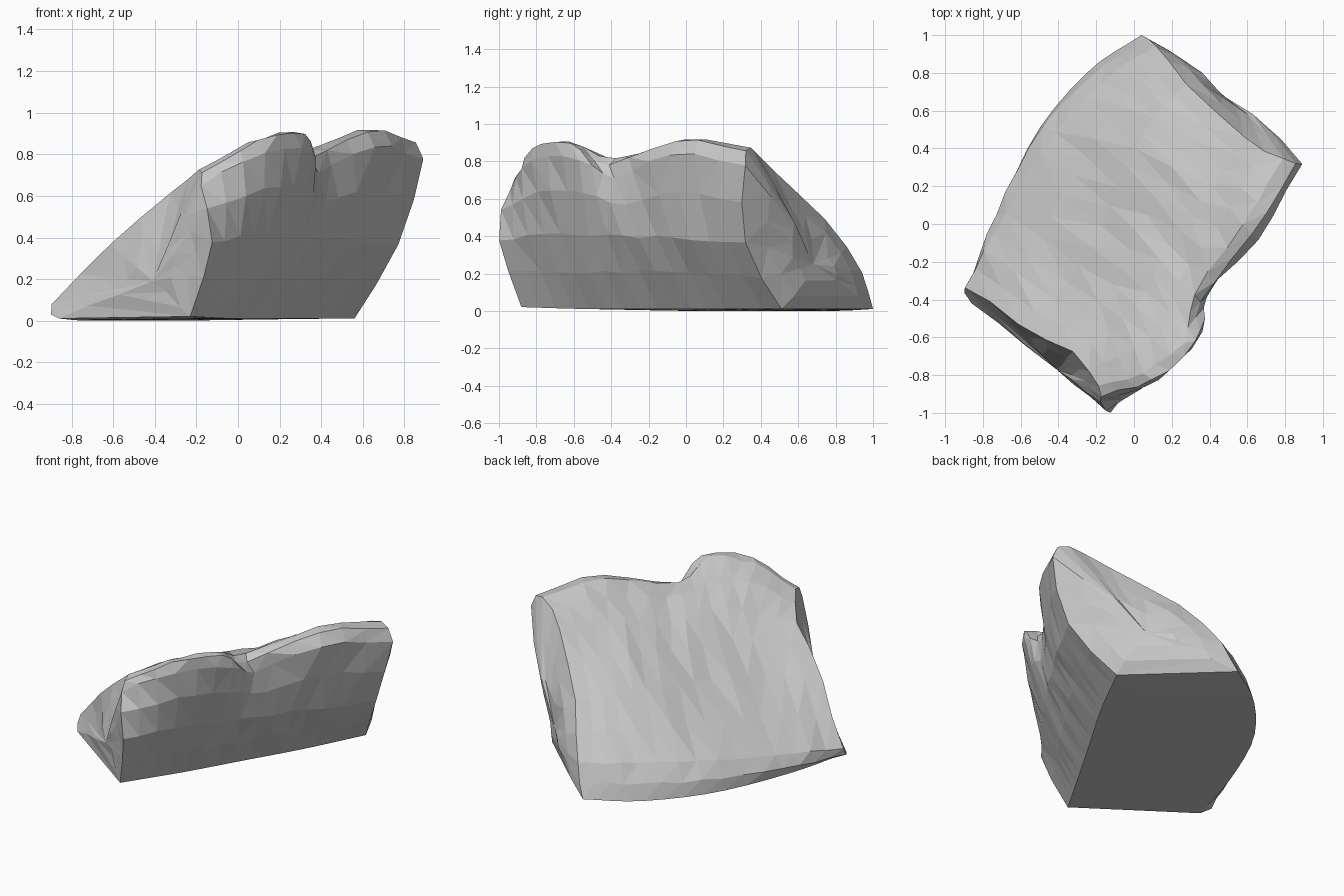
import bpy
import bmesh
import math
import random
from mathutils import Vector

random.seed(4)
STATIONS = 16

cube = bpy.data.objects.get("Cube")
if cube:
    bpy.data.objects.remove(cube, do_unlink=True)


def spline(points, t):
    """Catmull-Rom through the points, with t running from 0 to 1."""
    pts = [Vector(p) for p in points]
    pts = [2 * pts[0] - pts[1]] + pts + [2 * pts[-1] - pts[-2]]
    s = t * (len(pts) - 3)
    i = min(int(s), len(pts) - 4)
    f = s - i
    a, b, c, d = pts[i:i + 4]
    return (b + (c - a) * f / 2 + (2 * a - 5 * b + 4 * c - d) * f * f / 2
            + (3 * b - a - 3 * c + d) * f * f * f / 2)


def jitter(point, amount=0.008):
    return point + Vector([random.uniform(-amount, amount) for _ in range(3)])


# Rails running lengthwise, ordered from the back foot over the crest to the front foot
back_foot = [(-.86, -.42, .02), (-.74, -.02, .01), (-.53, .46, .01), (-.24, .81, .01), (.04, 1, .02)]
back_toe = [(-.89, -.33, .09), (-.7, .02, .14), (-.46, .44, .19), (-.16, .76, .22), (.12, .94, .21)]
lower_slope = [(-.61, -.53, .38), (-.3, -.25, .45), (-.1, .15, .49), (.06, .5, .52), (.28, .74, .5)]
upper_slope = [(-.33, -.68, .62), (0, -.45, .73), (.15, -.15, .71), (.37, .14, .76), (.58, .46, .77)]
crest = [(-.19, -.86, .73), (.04, -.79, .86), (.26, -.63, .91), (.32, -.37, .82), (.58, 0, .92), (.79, .35, .88)]
shoulder = [(-.18, -.94, .66), (.13, -.82, .82), (.36, -.57, .82), (.38, -.38, .72), (.65, -.08, .85), (.89, .31, .78)]
front_belly = [(-.13, -1, .39), (.13, -.7, .42), (.34, -.38, .41), (.56, -.05, .4), (.77, .32, .37)]
front_foot = [(-.23, -.88, .03), (-.03, -.54, .02), (.17, -.2, .02), (.37, .14, .02), (.56, .51, .02)]
rails = [back_foot, back_toe, lower_slope, upper_slope, crest, shoulder, front_belly, front_foot]

# Cross-sections: each rail point plus one rounded point between neighbours
bm = bmesh.new()
sections = []
steps = 2 * (len(rails) - 1)
for k in range(STATIONS):
    ring = [spline(rail, k / (STATIONS - 1)) for rail in rails]
    row = []
    for j in range(steps + 1):
        p = spline(ring, j / steps)
        row.append(bm.verts.new(p if j in (0, steps) else jitter(p)))
    sections.append(row)


def skin(lower, upper):
    """Bridge two closed loops of equal length."""
    for j in range(len(lower)):
        n = (j + 1) % len(lower)
        bm.faces.new((lower[j], lower[n], upper[n], upper[j]))


# Skin around the block, including the flat underside
for lower, upper in zip(sections, sections[1:]):
    skin(lower, upper)


def end_cap(loop, centre, swell):
    """Close one end with two rings and a fan, swollen outwards."""
    centre, swell = Vector(centre), Vector(swell)
    previous = loop
    for t in (.3, .65):
        ring = [bm.verts.new(jitter(v.co.lerp(centre, t) + swell * math.sin(math.pi * t)))
                for v in loop]
        skin(previous, ring)
        previous = ring
    tip = bm.verts.new(centre)
    for a, b in zip(previous, previous[1:] + previous[:1]):
        bm.faces.new((a, b, tip))


end_cap(sections[0], (-.41, -.77, .2), (0, 0, 0))
end_cap(sections[-1], (.47, .68, .26), (.018, .024, 0))

# Chipped, flat facets
bmesh.ops.triangulate(bm, faces=bm.faces[:], quad_method='SHORT_EDGE')
bmesh.ops.recalc_face_normals(bm, faces=bm.faces[:])
base = min(v.co.z for v in bm.verts)
bmesh.ops.translate(bm, verts=bm.verts[:], vec=(0, 0, -base))
mesh = bpy.data.meshes.new("boulder")
bm.to_mesh(mesh)
bm.free()

# Plain grey stone
stone = bpy.data.materials.new("grey_stone")
stone.use_nodes = True
colour = (.57, .57, .57, 1)
stone.diffuse_color = colour
stone.node_tree.nodes["Principled BSDF"].inputs["Base Color"].default_value = colour
mesh.materials.append(stone)

boulder = bpy.data.objects.new("boulder", mesh)
bpy.context.collection.objects.link(boulder)
